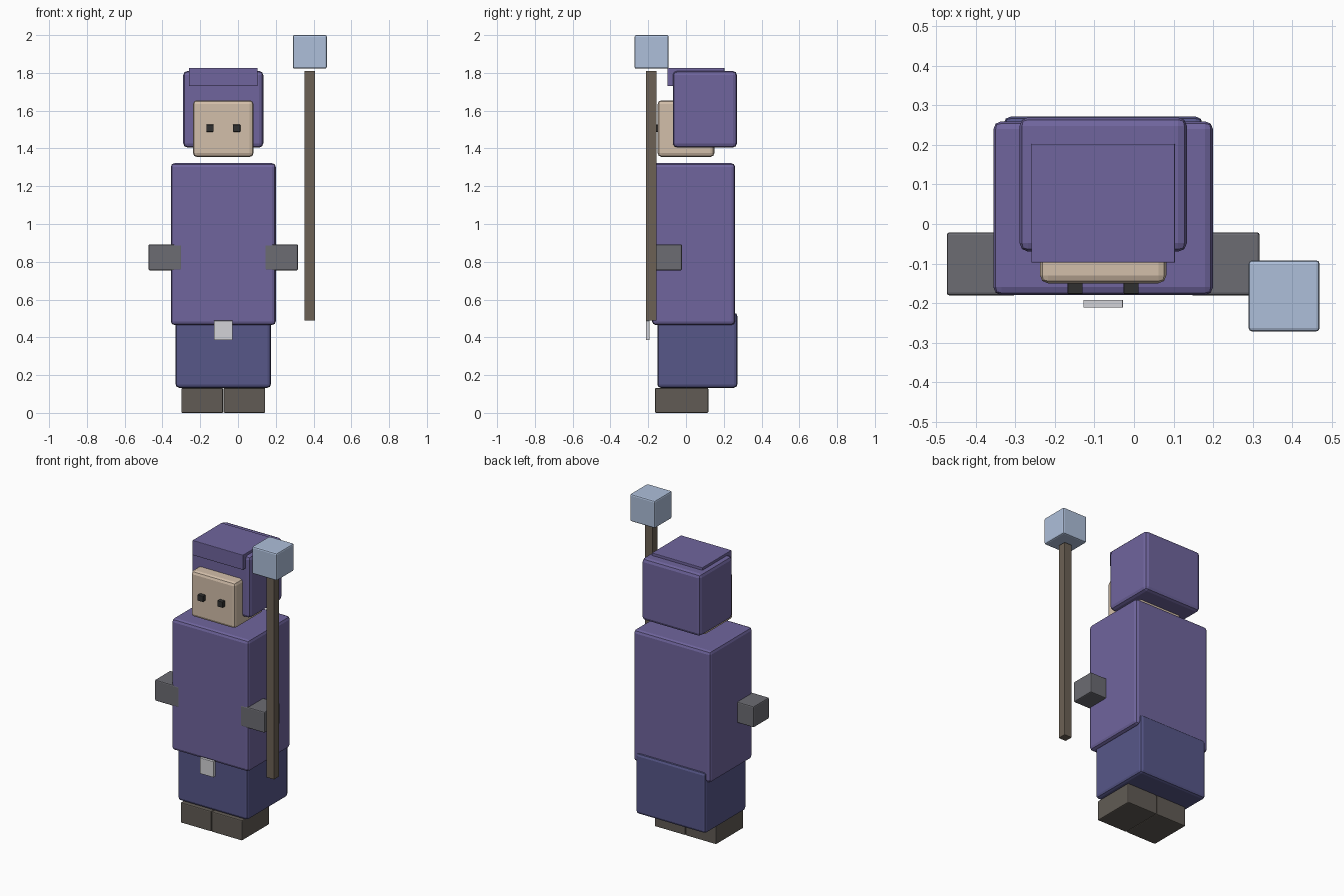
import bpy

if "Cube" in bpy.data.objects:
    bpy.data.objects.remove(bpy.data.objects["Cube"])

CX = -0.078  # symmetry plane of the figure's body


def material(name, rgb):
    m = bpy.data.materials.new(name)
    m.diffuse_color = (*rgb, 1)
    m.use_nodes = True
    m.node_tree.nodes["Principled BSDF"].inputs["Base Color"].default_value = m.diffuse_color
    return m


ROBE = material("robe_purple", (0.16, 0.13, 0.34))
SKIRT = material("skirt_indigo", (0.095, 0.095, 0.25))
SKIN = material("skin", (0.65, 0.52, 0.40))
GLOVE = material("glove_grey", (0.15, 0.15, 0.17))
BOOT = material("boot_brown", (0.12, 0.105, 0.09))
DARK = material("eye_dark", (0.03, 0.03, 0.03))
METAL = material("buckle_metal", (0.65, 0.65, 0.68))
WOOD = material("wood", (0.15, 0.12, 0.09))
CRYSTAL = material("crystal_blue", (0.42, 0.52, 0.70))


def box(name, x, y, z, mat, bevel=0.0, segments=2):
    """Bevelled box from (min, max) ranges on each axis."""
    bpy.ops.mesh.primitive_cube_add(
        size=1, location=[(r[0] + r[1]) / 2 for r in (x, y, z)])
    ob = bpy.context.object
    ob.name = name
    ob.scale = [r[1] - r[0] for r in (x, y, z)]
    bpy.ops.object.transform_apply(location=False, rotation=False, scale=True)
    ob.data.materials.append(mat)
    if bevel:
        mod = ob.modifiers.new("bevel", 'BEVEL')
        mod.width = bevel
        mod.segments = segments
    return ob


def pair(name, inner, outer, y, z, mat, bevel):
    """Left and right boxes mirrored about the body plane."""
    box(name + "_right", (CX + inner, CX + outer), y, z, mat, bevel)
    box(name + "_left", (CX - outer, CX - inner), y, z, mat, bevel)


def centred(name, half, y, z, mat, bevel):
    return box(name, (CX - half, CX + half), y, z, mat, bevel)


# Body and clothing
centred("robe_torso", 0.278, (-0.18, 0.26), (0.465, 1.322), ROBE, 0.02)
centred("robe_skirt", 0.252, (-0.152, 0.272), (0.133, 0.53), SKIRT, 0.018)
centred("belt_buckle", 0.05, (-0.212, -0.192), (0.385, 0.488), METAL, 0.002)

# Head and hood
centred("head", 0.16, (-0.15, 0.15), (1.355, 1.655), SKIN, 0.02)
centred("hood", 0.212, (-0.07, 0.27), (1.405, 1.81), ROBE, 0.022)
centred("hood_brim", 0.182, (-0.098, 0.203), (1.73, 1.827), ROBE, 0.003)

# Mirrored eyes, hands and boots
pair("eye", 0.052, 0.09, (-0.177, -0.139), (1.488, 1.526), DARK, 0.002)
pair("hand", 0.22, 0.396, (-0.181, -0.021), (0.755, 0.892), GLOVE, 0.007)
pair("boot", 0.001, 0.222, (-0.164, 0.118), (0.0, 0.132), BOOT, 0.006)

# Staff
box("staff_pole", (0.352, 0.408), (-0.212, -0.156), (0.488, 1.81), WOOD, 0.003)
box("staff_crystal", (0.29, 0.47), (-0.272, -0.092), (1.822, 2.0), CRYSTAL, 0.009)
